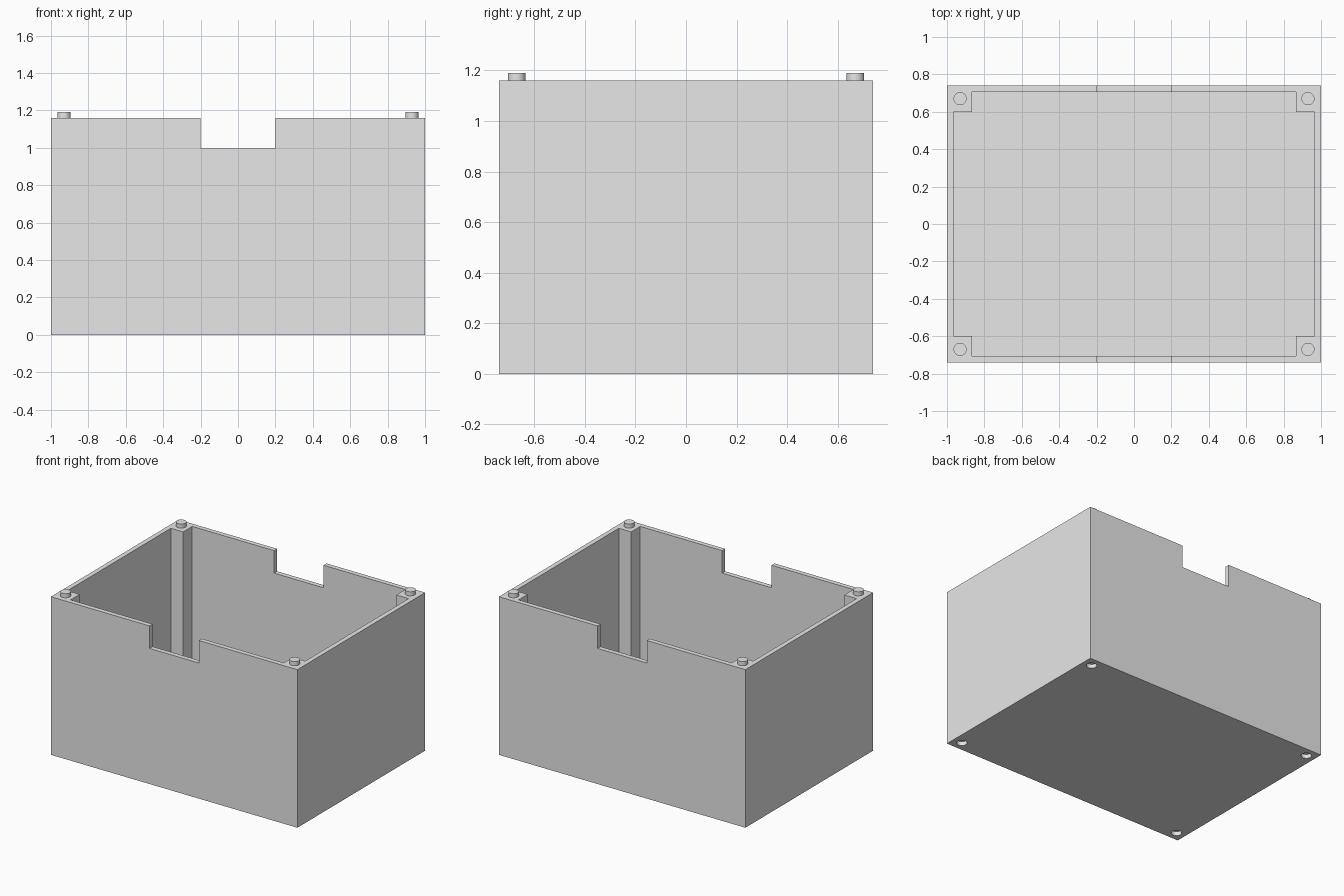
import bpy
import bmesh

# Remove the default object
cube = bpy.data.objects.get("Cube")
if cube:
    bpy.data.objects.remove(cube, do_unlink=True)

HALF_X, HALF_Y, HEIGHT = 1.0, 0.74, 1.16
WALL = 0.035
POST_X, POST_Y = 0.865, 0.6        # inner edges of the corner posts
PIN_X, PIN_Y, PIN_R, PIN_H = 0.93, 0.67, 0.035, 0.03
NOTCH_HALF, NOTCH_Z = 0.2, 0.995
CORNERS = [(sx, sy) for sx in (-1, 1) for sy in (-1, 1)]

grey = bpy.data.materials.new("light grey")
grey.use_nodes = True
grey.diffuse_color = (0.8, 0.8, 0.8, 1)
grey.node_tree.nodes["Principled BSDF"].inputs["Base Color"].default_value = (0.8, 0.8, 0.8, 1)


def prism(name, outline, z0, z1):
    """Extrude a flat outline from z0 up to z1."""
    bm = bmesh.new()
    face = bm.faces.new([bm.verts.new((x, y, z0)) for x, y in outline])
    top = bmesh.ops.extrude_face_region(bm, geom=[face])["geom"]
    verts = [v for v in top if isinstance(v, bmesh.types.BMVert)]
    bmesh.ops.translate(bm, verts=verts, vec=(0, 0, z1 - z0))
    bmesh.ops.recalc_face_normals(bm, faces=bm.faces)
    mesh = bpy.data.meshes.new(name)
    bm.to_mesh(mesh)
    bm.free()
    mesh.materials.append(grey)
    obj = bpy.data.objects.new(name, mesh)
    bpy.context.collection.objects.link(obj)
    return obj


def rectangle(hx, hy):
    return [(-hx, -hy), (hx, -hy), (hx, hy), (-hx, hy)]


def cylinder(name, x, y, z0, z1):
    bpy.ops.mesh.primitive_cylinder_add(vertices=32, radius=PIN_R, depth=z1 - z0,
                                        location=(x, y, (z0 + z1) / 2))
    obj = bpy.context.object
    obj.name = name
    obj.data.materials.append(grey)
    bpy.ops.object.shade_smooth_by_angle()
    return obj


def cut(target, cutter):
    """Subtract the cutter from the target and discard it."""
    mod = target.modifiers.new("cut", 'BOOLEAN')
    mod.operation = 'DIFFERENCE'
    mod.solver = 'EXACT'
    mod.object = cutter
    cutter.hide_render = True
    bpy.context.view_layer.objects.active = target
    bpy.ops.object.modifier_apply(modifier=mod.name)
    bpy.data.objects.remove(cutter, do_unlink=True)


# Box with a cross-shaped cavity that leaves a square post in each corner
box = prism("box", rectangle(HALF_X, HALF_Y), 0, HEIGHT)
ix, iy = HALF_X - WALL, HALF_Y - WALL
quarter = [(ix, POST_Y), (POST_X, POST_Y), (POST_X, iy)]
right_half = [(x, -y) for x, y in reversed(quarter)] + quarter
cavity = right_half + [(-x, y) for x, y in reversed(right_half)]
cut(box, prism("cavity_cutter", cavity, WALL, HEIGHT + 0.1))

# Notches in the front and back walls
cut(box, prism("notch_cutter", rectangle(NOTCH_HALF, HALF_Y + 0.1), NOTCH_Z, HEIGHT + 0.1))

# Round sockets underneath and matching stacking pins on the posts
for sx, sy in CORNERS:
    cut(box, cylinder("socket_cutter", sx * PIN_X, sy * PIN_Y, -0.05, PIN_H))
    name = f"{'back' if sy > 0 else 'front'}_{'left' if sx > 0 else 'right'}_pin"
    cylinder(name, sx * PIN_X, sy * PIN_Y, HEIGHT - 0.01, HEIGHT + PIN_H)
